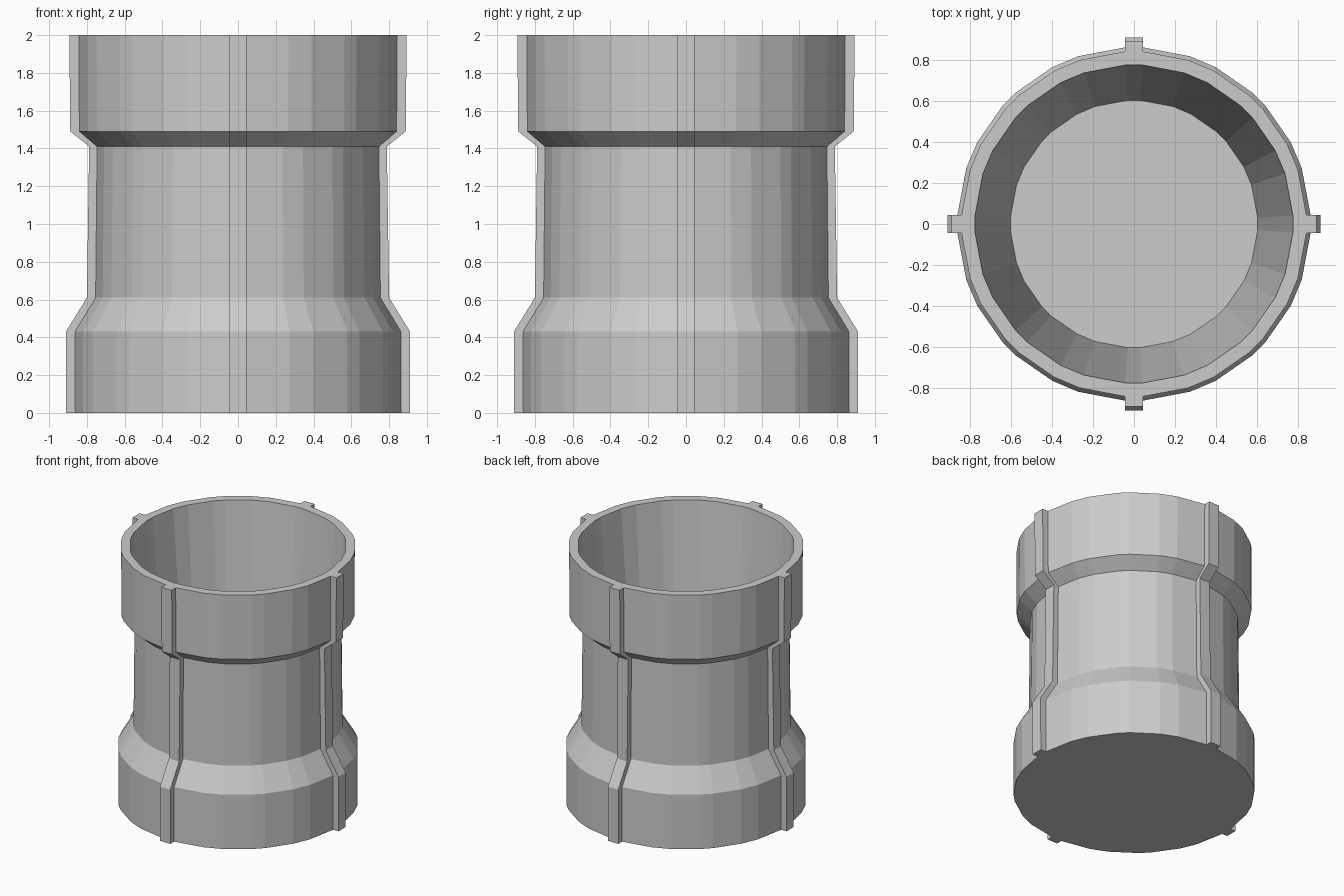
import bpy
import bmesh
from math import sin, cos, radians
from mathutils import Matrix

cube = bpy.data.objects.get("Cube")
if cube:
    bpy.data.objects.remove(cube, do_unlink=True)

# Material
grey = bpy.data.materials.new("plain grey")
grey.use_nodes = True
colour = (0.6, 0.6, 0.6, 1)
grey.diffuse_color = colour
grey.node_tree.nodes["Principled BSDF"].inputs["Base Color"].default_value = colour


def finish(bm, name):
    bmesh.ops.recalc_face_normals(bm, faces=bm.faces)
    mesh = bpy.data.meshes.new(name)
    bm.to_mesh(mesh)
    bm.free()
    mesh.materials.append(grey)
    obj = bpy.data.objects.new(name, mesh)
    bpy.context.collection.objects.link(obj)
    return obj


def loft(bm, rings):
    """Join closed rings of points with quads and cap both ends."""
    loops = [[bm.verts.new(p) for p in ring] for ring in rings]
    for a, b in zip(loops, loops[1:]):
        for i in range(len(a)):
            j = (i + 1) % len(a)
            bm.faces.new((a[i], a[j], b[j], b[i]))
    bm.faces.new(loops[0])
    bm.faces.new(loops[-1])


# Uneven facet angles, repeated in every quadrant
quarter = (3, 18.4, 27.5, 42, 48, 62.5, 71.6, 87)
angles = [radians(a + 90 * q) for q in range(4) for a in quarter]

# Outer wall heights with the radii of the body and of the ribs
levels = [(0, 0.864, 0.91), (0.43, 0.864, 0.911), (0.61, 0.755, 0.80),
          (1.41, 0.747, 0.788), (1.49, 0.841, 0.888), (2, 0.844, 0.893)]

# Hollow body: outer wall, rim, tapered inside wall and floor
bm = bmesh.new()
profile = [(r, z) for z, r, _ in levels] + [(0.778, 2), (0.605, 0.08)]
loft(bm, [[(r * cos(a), r * sin(a), z) for a in angles] for r, z in profile])
finish(bm, "cup_body")

# Four ribs following the outer wall
half = 0.045
for turn, side in enumerate(("left", "back", "right", "front")):
    bm = bmesh.new()
    loft(bm, [[(r * cos(angles[0]), -half, z), (rib, -half, z),
               (rib, half, z), (r * cos(angles[0]), half, z)]
              for z, r, rib in levels])
    bm.transform(Matrix.Rotation(radians(90 * turn), 4, "Z"))
    finish(bm, side + "_rib")
